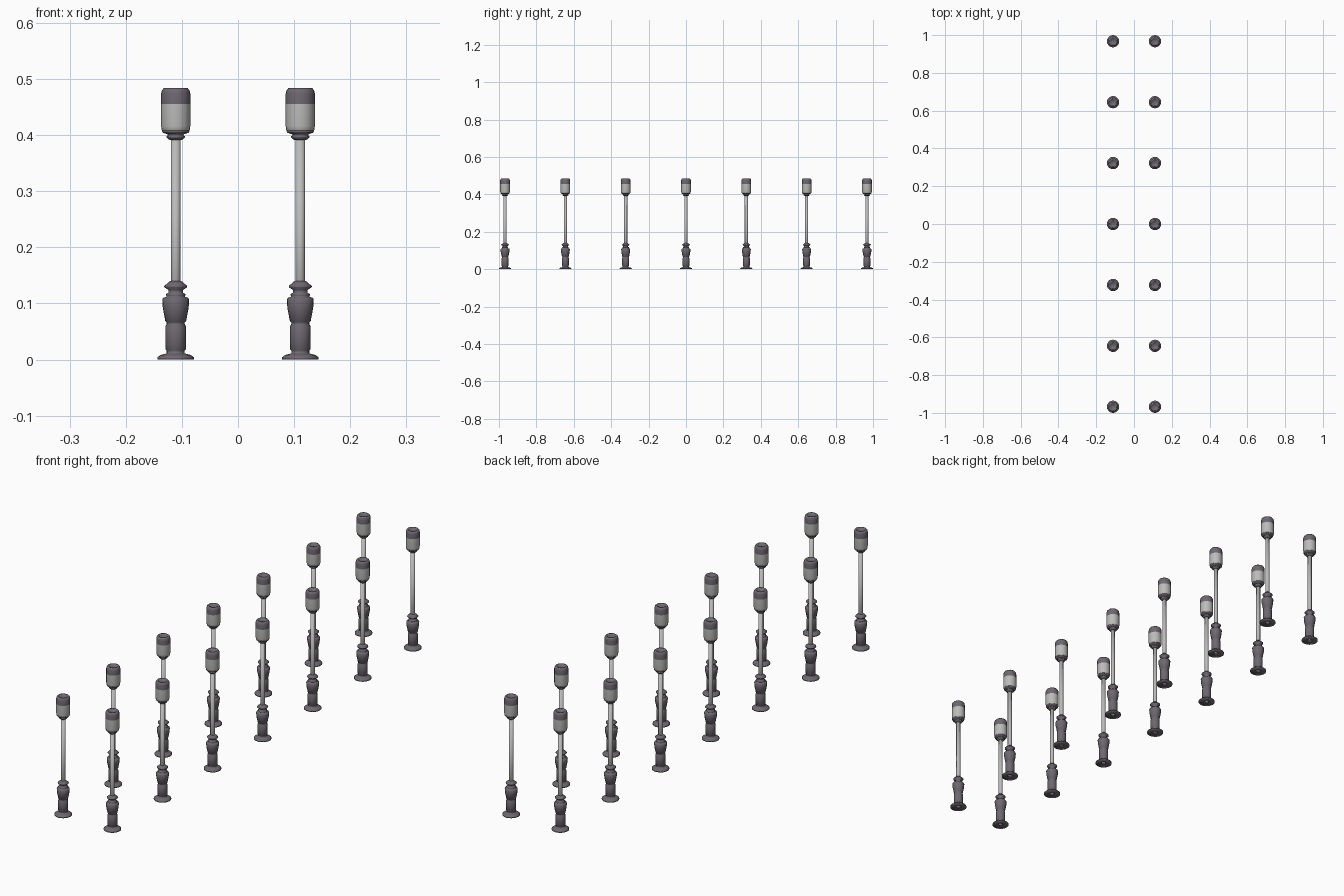
import bpy, bmesh, math

if "Cube" in bpy.data.objects:
    bpy.data.objects.remove(bpy.data.objects["Cube"])

SIDES = 20
ROWS, STEP, HALF_X = 7, 0.3225, 0.111


def material(name, rgb):
    m = bpy.data.materials.new(name)
    m.diffuse_color = (*rgb, 1)
    m.use_nodes = True
    m.node_tree.nodes["Principled BSDF"].inputs["Base Color"].default_value = m.diffuse_color
    return m


iron = material("dark_iron", (0.155, 0.138, 0.162))
steel = material("light_grey", (0.50, 0.50, 0.49))


def lathe(name, profile, mat):
    """Revolve (radius, height) points around z; radius 0 becomes a pole."""
    bm = bmesh.new()
    rings = []
    for r, z in profile:
        if r == 0:
            rings.append([bm.verts.new((0, 0, z))] * SIDES)
        else:
            rings.append([bm.verts.new((r * math.cos(2 * math.pi * i / SIDES),
                                        r * math.sin(2 * math.pi * i / SIDES), z))
                          for i in range(SIDES)])
    for low, high in zip(rings, rings[1:]):
        for i in range(SIDES):
            j = (i + 1) % SIDES
            bm.faces.new(list(dict.fromkeys((low[i], low[j], high[j], high[i]))))
    for f in bm.faces:
        f.smooth = True
    for e in bm.edges:
        if len(e.link_faces) == 2 and e.calc_face_angle() > math.radians(35):
            e.smooth = False
    mesh = bpy.data.meshes.new(name)
    bm.to_mesh(mesh)
    bm.free()
    mesh.materials.append(mat)
    return mesh


parts = [
    # turned pedestal: foot flange, lower drum, vase, collar disc
    lathe("pedestal", [
        (0.009, 0.002), (0.0325, 0.0), (0.0325, 0.004), (0.027, 0.008), (0.019, 0.010),
        (0.016, 0.011), (0.016, 0.016), (0.0185, 0.019), (0.0185, 0.059), (0.016, 0.063),
        (0.016, 0.066), (0.0185, 0.068), (0.023, 0.092), (0.024, 0.107), (0.022, 0.110),
        (0.016, 0.112), (0.017, 0.114), (0.017, 0.117), (0.013, 0.119), (0.013, 0.124),
        (0.0205, 0.129), (0.0205, 0.131), (0.010, 0.140), (0.008, 0.140)], iron),
    # slim pole
    lathe("pole", [(0, 0.001), (0.0085, 0.001), (0.0085, 0.395), (0, 0.395)], steel),
    # collar under the lantern
    lathe("lantern_collar", [
        (0.0085, 0.391), (0.012, 0.392), (0.0165, 0.396), (0.0165, 0.398), (0.013, 0.400),
        (0.016, 0.402), (0.023, 0.404), (0.025, 0.408), (0, 0.408)], iron),
    # lantern glass
    lathe("lantern_glass", [
        (0.022, 0.405), (0.0248, 0.408), (0.026, 0.416), (0.026, 0.455)], steel),
    # lantern cap with a shallow recessed top
    lathe("lantern_cap", [
        (0.026, 0.455), (0.026, 0.474), (0.0245, 0.480), (0.021, 0.484), (0.017, 0.484),
        (0.014, 0.478), (0, 0.478)], iron),
]

# two rows of lamp posts
for side, x in (("left", -HALF_X), ("right", HALF_X)):
    for k in range(ROWS):
        for mesh in parts:
            ob = bpy.data.objects.new(f"{side}_{k + 1}_{mesh.name}", mesh)
            ob.location = (x, (k - (ROWS - 1) / 2) * STEP, 0)
            bpy.context.collection.objects.link(ob)
